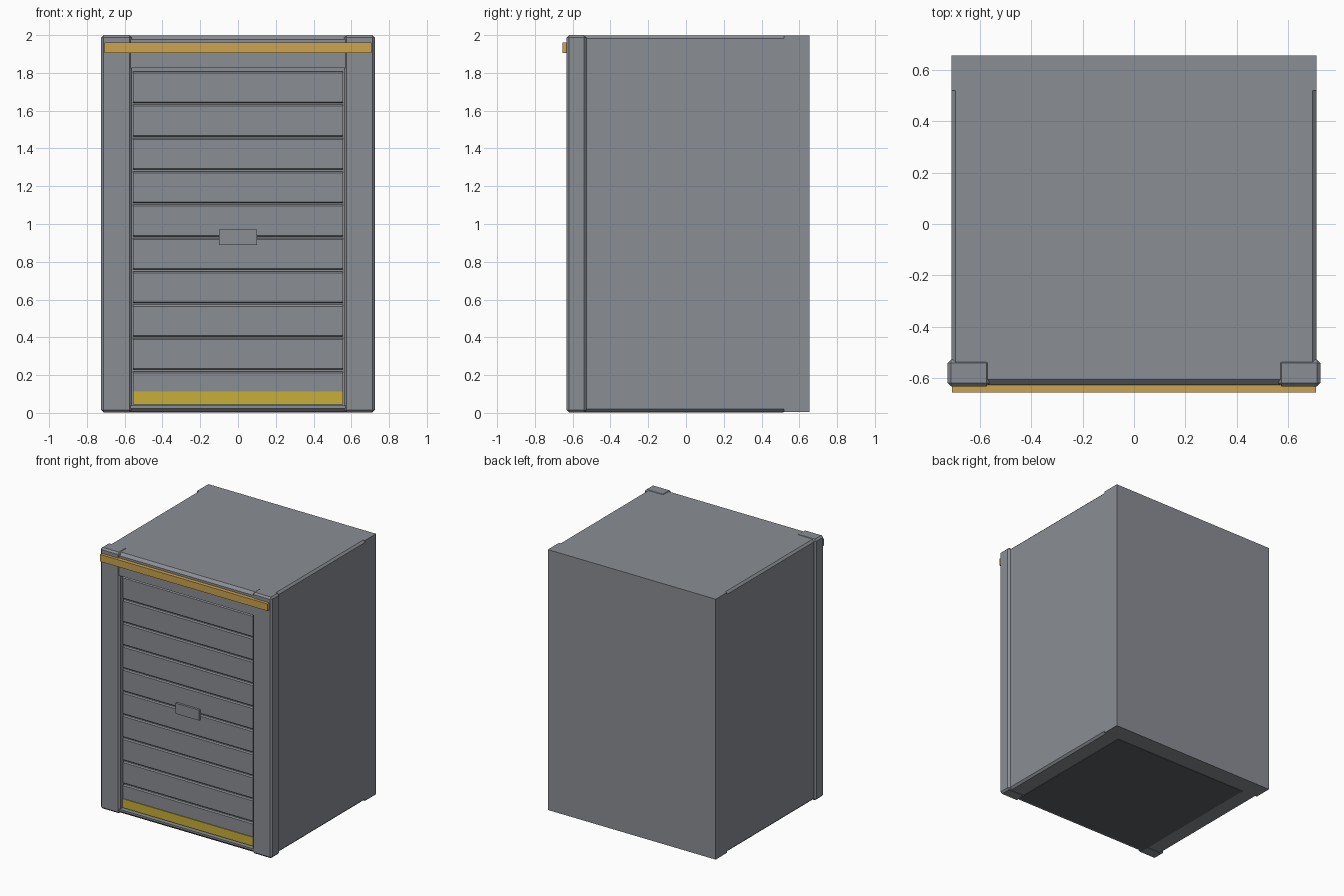
import bpy
import bmesh

cube = bpy.data.objects.get("Cube")
if cube:
    bpy.data.objects.remove(cube, do_unlink=True)


def material(name, rgb):
    m = bpy.data.materials.new(name)
    m.use_nodes = True
    color = (*rgb, 1)
    m.diffuse_color = color
    m.node_tree.nodes["Principled BSDF"].inputs["Base Color"].default_value = color
    return m


GREY = material("steel_grey", (0.255, 0.27, 0.296))
DARK = material("dark_grey", (0.11, 0.115, 0.125))
AMBER = material("amber", (0.6, 0.37, 0.075))
YELLOW = material("yellow", (0.58, 0.43, 0.038))


def finish(name, bm, mat):
    bmesh.ops.recalc_face_normals(bm, faces=bm.faces)
    mesh = bpy.data.meshes.new(name)
    bm.to_mesh(mesh)
    bm.free()
    mesh.materials.append(mat)
    obj = bpy.data.objects.new(name, mesh)
    bpy.context.collection.objects.link(obj)
    return obj


def box(name, xs, ys, zs, mat=GREY, bevel=0):
    """Box between the given limits, with optional chamfered edges."""
    bm = bmesh.new()
    bmesh.ops.create_cube(bm, size=1)
    for v in bm.verts:
        for i, (lo, hi) in enumerate((xs, ys, zs)):
            v.co[i] = lo if v.co[i] < 0 else hi
    if bevel:
        bmesh.ops.bevel(bm, geom=bm.edges[:], offset=bevel, segments=1,
                        affect='EDGES', profile=0.5)
    return finish(name, bm, mat)


def extrude(name, points, axis, start, end, mat=GREY):
    """Sweep a closed profile along x (profile in y, z) or y (profile in x, z)."""
    bm = bmesh.new()
    verts = [bm.verts.new((start, a, b) if axis == "x" else (a, start, b))
             for a, b in points]
    face = bm.faces.new(verts)
    out = bmesh.ops.extrude_face_region(bm, geom=[face])
    moved = [g for g in out["geom"] if isinstance(g, bmesh.types.BMVert)]
    delta = (end - start, 0, 0) if axis == "x" else (0, end - start, 0)
    bmesh.ops.translate(bm, verts=moved, vec=delta)
    return finish(name, bm, mat)


# Main cabinet with chamfered long edges, and a square-edged rear frame
W, TOP, BOTTOM, C = 0.71, 1.997, 0.005, 0.015
half = [(W - C, BOTTOM), (W, BOTTOM + C), (W, TOP - C), (W - C, TOP)]
extrude("cabinet_body", half + [(-x, z) for x, z in reversed(half)],
        "y", -0.54, 0.52)
box("rear_frame", (-W, W), (0.52, 0.655), (BOTTOM, TOP))

# Dark floor plate under the cabinet
box("floor_plate", (-0.58, 0.58), (-0.59, 0.515), (0.002, 0.01), DARK)

# Front pillars
for side, s in (("left", 1), ("right", -1)):
    xs = sorted((s * 0.562, s * 0.725))
    box(side + "_pillar", xs, (-0.632, -0.528), (0.003, 2), GREY, 0.013)

# Lintel and sill between the pillars
lintel = [(-0.53, TOP), (-0.605, TOP), (-0.626, TOP - 0.02),
          (-0.626, 1.825), (-0.53, 1.825)]
extrude("lintel", lintel, "x", -0.57, 0.57)
sill = [(-0.53, 0.004), (-0.605, 0.004), (-0.626, 0.024),
        (-0.626, 0.038), (-0.53, 0.038)]
extrude("sill", sill, "x", -0.57, 0.57)

# Roller shutter: backing sheet and ten slats with chamfered edges
box("shutter_backing", (-0.565, 0.565), (-0.58, -0.53), (0.03, 1.83))
PITCH, FRONT = 0.1765, -0.598
for i in range(10):
    top = 1.808 - i * PITCH
    low = top - 0.167
    slat = [(-0.57, top), (FRONT + 0.008, top), (FRONT, top - 0.008),
            (FRONT, low + 0.005), (FRONT + 0.005, low), (-0.57, low)]
    extrude(f"shutter_slat_{i + 1}", slat, "x", -0.555, 0.555)

# Handle plate, warning strip and header bar
box("handle_plate", (-0.1, 0.1), (-0.615, -0.59), (0.89, 0.97))
box("bottom_strip", (-0.555, 0.555), (-0.604, -0.596), (0.045, 0.113), YELLOW)
box("header_bar", (-0.708, 0.708), (-0.655, -0.62), (1.906, 1.96), AMBER)
